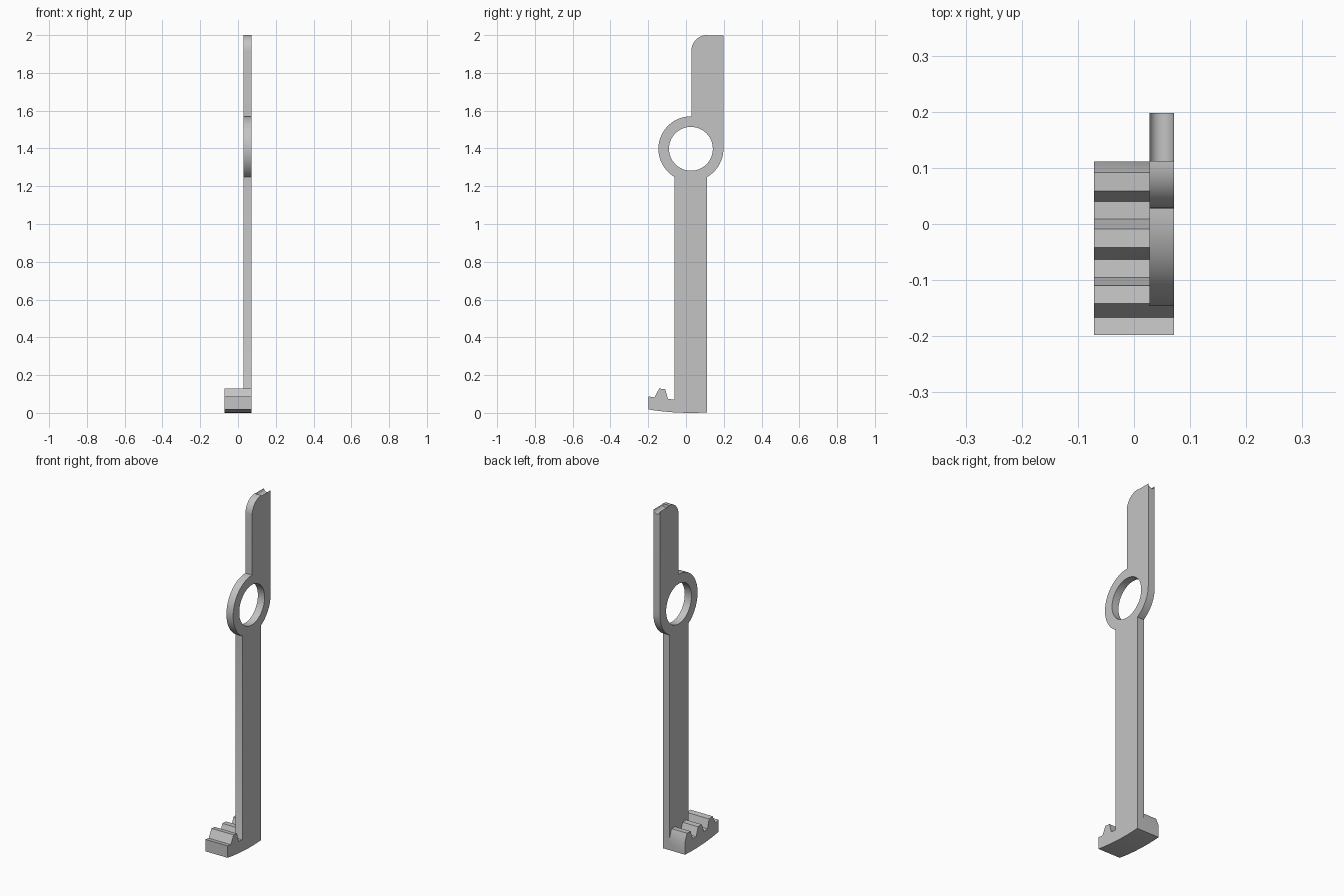
import bpy, bmesh, math

if "Cube" in bpy.data.objects:
    bpy.data.objects.remove(bpy.data.objects["Cube"], do_unlink=True)

LEFT, RIGHT, INNER = 0.071, -0.071, 0.028    # side planes in x
PY, PZ = 0.026, 1.398                        # pivot ring centre
RING_R, HOLE_R = 0.172, 0.116
BAR_F, BAR_B = -0.061, 0.111                 # lower bar, front and back
ARM_F, ARM_B = 0.028, 0.198                  # upper arm, front and back
BASE_R, ROOT_R, TIP_R = PZ, 1.330, 1.280     # arcs of the toothed foot

grey = bpy.data.materials.new("plain grey")
grey.use_nodes = True
colour = (0.55, 0.55, 0.55, 1)
grey.diffuse_color = colour
grey.node_tree.nodes["Principled BSDF"].inputs["Base Color"].default_value = colour


def arc(cy, cz, r, a, b, n):
    """Points along an arc in the side plane, angles in radians."""
    return [(cy + r * math.cos(a + (b - a) * i / n),
             cz + r * math.sin(a + (b - a) * i / n)) for i in range(n + 1)]


def below_pivot(y, r):
    """Point at y on the lower arc of radius r about the pivot."""
    return (y, PZ - math.sqrt(r * r - (y - PY) ** 2))


def lower_arc(y0, y1, r, n):
    return [below_pivot(y0 + (y1 - y0) * i / n, r) for i in range(n + 1)]


def extrude_profile(name, points, x0, x1):
    bm = bmesh.new()
    face = bm.faces.new([bm.verts.new((x0, y, z)) for y, z in points])
    new = bmesh.ops.extrude_face_region(bm, geom=[face])["geom"]
    bmesh.ops.translate(bm, vec=(x1 - x0, 0, 0),
                        verts=[v for v in new if isinstance(v, bmesh.types.BMVert)])
    bmesh.ops.recalc_face_normals(bm, faces=bm.faces)
    mesh = bpy.data.meshes.new(name)
    bm.to_mesh(mesh)
    bm.free()
    mesh.materials.append(grey)
    obj = bpy.data.objects.new(name, mesh)
    bpy.context.collection.objects.link(obj)
    return obj


def combine(target, tool, operation):
    """Apply a boolean and discard the helper."""
    bpy.context.view_layer.objects.active = target
    mod = target.modifiers.new(tool.name, "BOOLEAN")
    mod.operation, mod.object, mod.solver = operation, tool, "EXACT"
    bpy.ops.object.modifier_apply(modifier=mod.name)
    bpy.data.objects.remove(tool, do_unlink=True)


# Flat lever: lower bar, pivot ring and upper arm in one outline
join_b = -math.acos((BAR_B - PY) / RING_R)
join_f = 2 * math.pi - math.acos((BAR_F - PY) / RING_R)
join_top = math.acos((ARM_F - PY) / RING_R)
fillet = 0.084
outline = lower_arc(BAR_F, BAR_B, BASE_R, 6)
outline += arc(PY, PZ, RING_R, join_b, 0, 16)
outline += [(ARM_B, 2.0)]
outline += arc(ARM_F + fillet, 2 - fillet, fillet, math.pi / 2, math.pi, 16)
outline += arc(PY, PZ, RING_R, join_top, join_f, 40)
lever = extrude_profile("lever", outline, INNER, LEFT)

# Pivot hole
hole = extrude_profile("hole_cutter", arc(PY, PZ, HOLE_R, 0, 2 * math.pi, 64)[:-1],
                       INNER - 0.1, LEFT + 0.1)
combine(lever, hole, "DIFFERENCE")

# Round groove along the top edge of the arm
bpy.ops.mesh.primitive_cylinder_add(
    vertices=48, radius=0.0217, depth=0.2,
    location=((INNER + LEFT) / 2, ARM_F + fillet + 0.1, 2.0),
    rotation=(math.pi / 2, 0, 0))
groove = bpy.context.object
groove.name = "groove_cutter"
groove.data.materials.append(grey)
combine(lever, groove, "DIFFERENCE")

# Curved foot with three teeth, each given as foot, tip, tip, foot
teeth = [(-0.167, -0.142, -0.110, -0.0955),
         (-0.063, -0.042, -0.009, 0.009),
         (0.040, 0.059, 0.092, BAR_B)]
front = -0.198
top = [below_pivot(front, ROOT_R)]
for a, b, c, d in teeth:
    top += [below_pivot(a, ROOT_R), below_pivot(b, TIP_R),
            below_pivot(c, TIP_R), below_pivot(d, ROOT_R)]
bottom = lower_arc(front, BAR_F, BASE_R, 5)[:-1] + lower_arc(BAR_F, BAR_B, BASE_R, 6)
foot = extrude_profile("toothed_foot", bottom + top[::-1], RIGHT, LEFT)
combine(lever, foot, "UNION")
lever.name = "lever_with_toothed_foot"

bpy.ops.object.select_all(action="DESELECT")
lever.select_set(True)
bpy.context.view_layer.objects.active = lever
bpy.ops.object.shade_smooth_by_angle(angle=math.radians(25))
